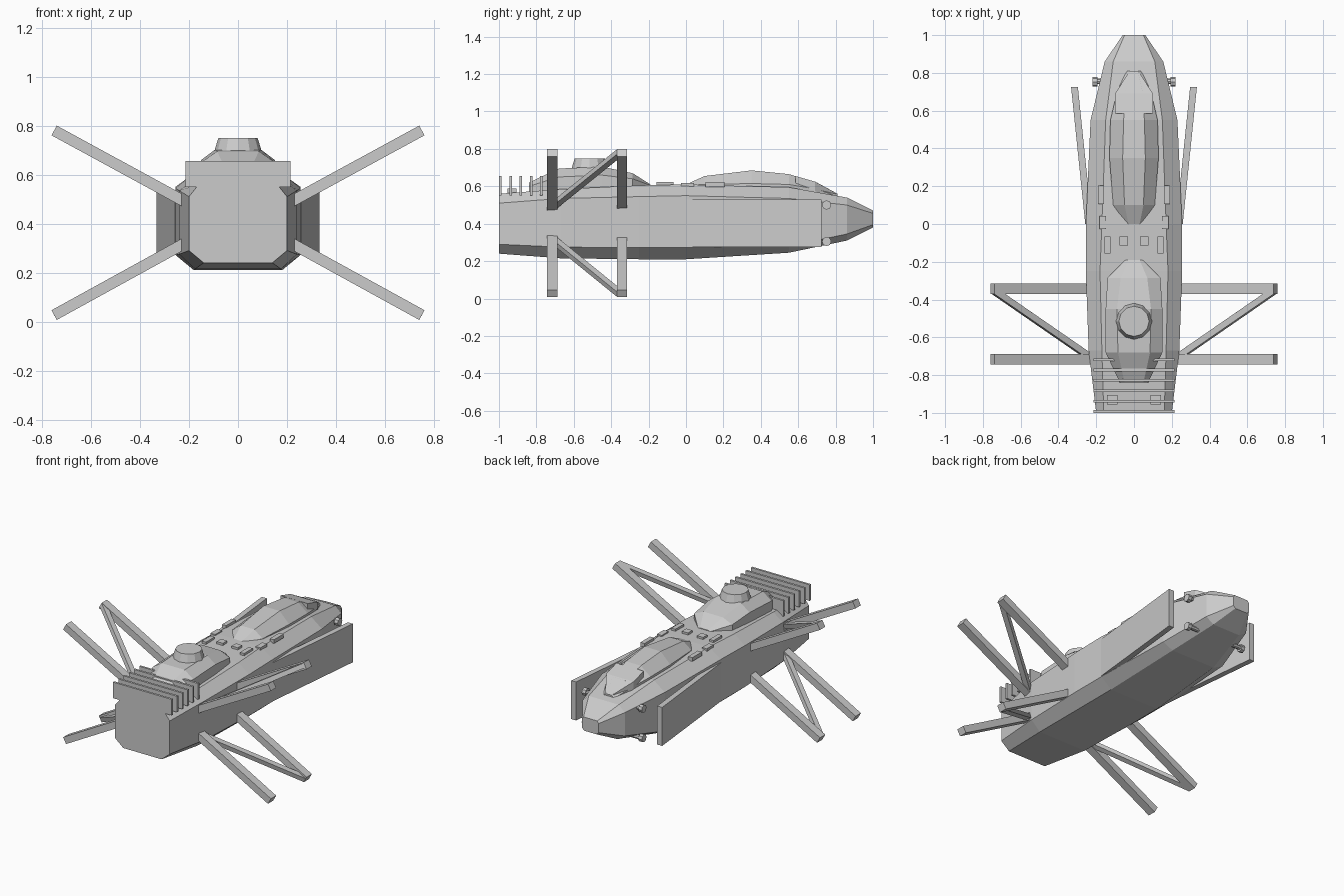
import bpy
import bmesh
import math
from mathutils import Vector

cube = bpy.data.objects.get("Cube")
if cube:
    bpy.data.objects.remove(cube, do_unlink=True)

grey = bpy.data.materials.new("hull grey")
grey.use_nodes = True
GREY = (0.6, 0.6, 0.6, 1)
grey.diffuse_color = GREY
grey.node_tree.nodes["Principled BSDF"].inputs["Base Color"].default_value = GREY


def finish(name, bm):
    bmesh.ops.recalc_face_normals(bm, faces=bm.faces)
    mesh = bpy.data.meshes.new(name)
    bm.to_mesh(mesh)
    bm.free()
    mesh.materials.append(grey)
    obj = bpy.data.objects.new(name, mesh)
    bpy.context.collection.objects.link(obj)
    return obj


def loft(name, rings):
    """Skin a list of equal-length rings and cap both ends."""
    bm = bmesh.new()
    rows = [[bm.verts.new(p) for p in ring] for ring in rings]
    n = len(rows[0])
    for a, b in zip(rows, rows[1:]):
        for i in range(n):
            j = (i + 1) % n
            bm.faces.new((a[i], a[j], b[j], b[i]))
    bm.faces.new(rows[0])
    bm.faces.new(rows[-1])
    return finish(name, bm)


def mirrored(y, half):
    """Close a half outline of (x, z) points across x = 0."""
    return [(x, y, z) for x, z in half] + [(-x, y, z) for x, z in reversed(half)]


def box(name, centre, size):
    x, y, z = (s / 2 for s in size)
    cx, cy, cz = centre
    ring = [(-x, -y), (x, -y), (x, y), (-x, y)]
    return loft(name, [[(cx + a, cy + b, cz + h) for a, b in ring] for h in (-z, z)])


def beam(name, start, end, width, thick, flat_axis=(0, 1, 0)):
    """Square-cut bar between two points."""
    start, end = Vector(start), Vector(end)
    along = (end - start).normalized()
    side = Vector(flat_axis)
    side = (side - along * side.dot(along)).normalized()
    up = along.cross(side)
    corners = [(-1, -1), (1, -1), (1, 1), (-1, 1)]
    return loft(name, [[p + side * a * width / 2 + up * b * thick / 2
                        for a, b in corners] for p in (start, end)])


def cone(name, centre, r1, r2, depth, sides, axis="Z"):
    bm = bmesh.new()
    bmesh.ops.create_cone(bm, cap_ends=True, segments=sides,
                          radius1=r1, radius2=r2, depth=depth)
    obj = finish(name, bm)
    obj.location = centre
    if axis == "X":
        obj.rotation_euler.y = math.pi / 2
    return obj


# Hull: y, side half width, deck half width, belly half width, then four heights
hull = [
    (-1.0, 0.20, 0.16, 0.14, 0.24, 0.29, 0.51, 0.56),
    (-0.67, 0.24, 0.17, 0.175, 0.215, 0.275, 0.535, 0.585),
    (-0.25, 0.255, 0.18, 0.18, 0.21, 0.272, 0.545, 0.605),
    (0.0, 0.255, 0.17, 0.18, 0.21, 0.272, 0.55, 0.61),
    (0.55, 0.23, 0.15, 0.16, 0.245, 0.28, 0.535, 0.595),
    (0.86, 0.155, 0.11, 0.10, 0.31, 0.345, 0.50, 0.54),
    (1.0, 0.06, 0.05, 0.045, 0.38, 0.395, 0.455, 0.47),
]
loft("hull", [mirrored(y, [(belly, z0), (side, z1), (side, z2), (deck, z3)])
              for y, side, deck, belly, z0, z1, z2, z3 in hull])

# Raised canopy near the nose: y, base width, roof width, shoulder and roof heights
canopy = [
    (0.0, 0.04, 0.03, 0.605, 0.61),
    (0.10, 0.11, 0.05, 0.61, 0.655),
    (0.35, 0.13, 0.06, 0.615, 0.685),
    (0.55, 0.125, 0.055, 0.61, 0.665),
    (0.70, 0.09, 0.045, 0.585, 0.62),
    (0.81, 0.04, 0.02, 0.545, 0.56),
]
loft("canopy", [mirrored(y, [(w, 0.5), (w, z1), (roof, z2)])
                for y, w, roof, z1, z2 in canopy])

# Wedge visor ahead of the canopy
loft("visor", [mirrored(y, [(w, z - 0.05), (w, z)])
               for y, w, z in [(0.585, 0.10, 0.655), (0.69, 0.10, 0.625), (0.80, 0.03, 0.565)]])

# Turret housing and turret
housing = [
    (-0.84, 0.075, 0.05, 0.60, 0.62),
    (-0.68, 0.15, 0.085, 0.65, 0.695),
    (-0.45, 0.15, 0.09, 0.66, 0.705),
    (-0.285, 0.14, 0.07, 0.64, 0.67),
    (-0.19, 0.045, 0.03, 0.605, 0.61),
]
loft("turret_housing", [mirrored(y, [(w, 0.55), (w, z1), (roof, z2)])
                        for y, w, roof, z1, z2 in housing])
cone("turret", (0, -0.515, 0.722), 0.097, 0.08, 0.056, 12)

# Radiator slats across the stern
for i in range(6):
    box(f"radiator_slat_{i + 1}", (0, -0.993 + i * 0.055, 0.603), (0.43, 0.014, 0.106))

# Deck tiles: x, y, width, length, height of centre
tiles = [
    (0.14, -0.112, 0.03, 0.09, 0.61),
    (0.055, -0.09, 0.045, 0.045, 0.61),
    (0.165, 0.008, 0.035, 0.07, 0.605),
    (0.175, 0.155, 0.03, 0.10, 0.61),
    (0.115, -0.93, 0.055, 0.05, 0.575),
]

for s, label in ((1, "left"), (-1, "right")):
    for i, (x, y, w, l, z) in enumerate(tiles):
        box(f"deck_tile_{label}_{i + 1}", (s * x, y, z), (w, l, 0.025))

    # Splayed armour plate along the forward flank
    plate = [(0.222, 0.0), (0.258, 0.0), (0.333, 0.725), (0.297, 0.725)]
    loft(f"side_plate_{label}", [[(s * x, y, z) for x, y in plate] for z in (0.275, 0.53)])

    # Strut pairs with a diagonal brace, above and below
    for level, root, tip in (("upper", 0.475, 0.78), ("lower", 0.335, 0.027)):
        for place, y in (("front", -0.715), ("back", -0.342)):
            beam(f"{level}_{place}_strut_{label}", (s * 0.19, y, root),
                 (s * 0.75, y, tip), 0.055, 0.045)
        inner = root + (tip - root) * 0.09
        beam(f"{level}_brace_{label}", (s * 0.24, -0.70, inner),
             (s * 0.74, -0.355, tip), 0.034, 0.03)

    # Small thrusters on the nose flanks
    for level, z in (("upper", 0.50), ("lower", 0.305)):
        cone(f"{level}_thruster_arm_{label}", (s * 0.17, 0.755, z), 0.014, 0.014, 0.08, 8, "X")
        cone(f"{level}_thruster_{label}", (s * 0.207, 0.752, z), 0.025, 0.025, 0.026, 8, "X")
